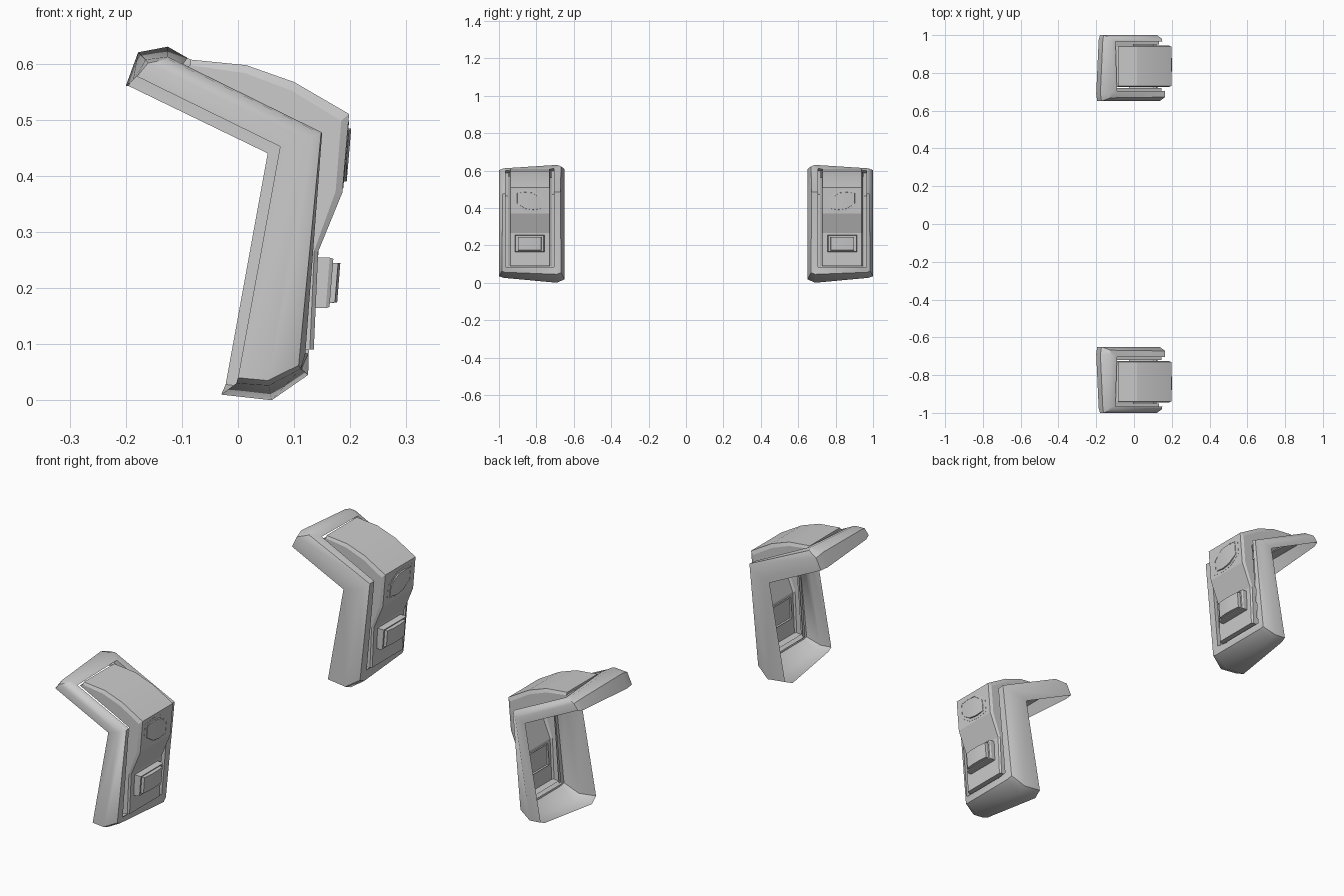
import bpy, bmesh, math

if "Cube" in bpy.data.objects:
    bpy.data.objects.remove(bpy.data.objects["Cube"])


def ring_shell(bm, loops, closed=True):
    """Join successive vertex loops with quads; returns the vertex rings."""
    rings = [[bm.verts.new(p) for p in lp] for lp in loops]
    for a, b in zip(rings, rings[1:]):
        n = len(a)
        for i in range(n if closed else n - 1):
            j = (i + 1) % n
            bm.faces.new((a[i], a[j], b[j], b[i]))
    return rings


def finish(name, bm, angle):
    """Make a mesh object, mirrored to the other pad."""
    bmesh.ops.remove_doubles(bm, verts=bm.verts, dist=1e-5)
    bmesh.ops.recalc_face_normals(bm, faces=bm.faces)
    me = bpy.data.meshes.new(name)
    bm.to_mesh(me)
    bm.free()
    ob = bpy.data.objects.new(name, me)
    bpy.context.collection.objects.link(ob)
    m = ob.modifiers.new("mirror", 'MIRROR')
    m.use_axis = (False, True, False)
    m.use_mirror_merge = False
    bpy.ops.object.select_all(action='DESELECT')
    ob.select_set(True)
    bpy.context.view_layer.objects.active = ob
    bpy.ops.object.shade_smooth_by_angle(angle=math.radians(angle))
    return ob


# Bent frame shell: point order is outer bottom, knee, tip, then inner tip, knee, bottom
def loop(xz, ys):
    return [(x, y, z) for (x, z), y in zip(xz, ys)]


wall_y = [1, 1, 1, .975, .69, .65, .65, .65, .69, .975]
front_y = [.985, .98, .985, .97, .69, .668, .672, .668, .69, .97]
hole_y = [.965] * 4 + [.705] * 6
rim = loop([(0, .04), (.075, .452), (-.18, .577), (-.187, .57), (-.2, .56),
            (-.195, .56), (.053, .44), (-.022, .028), (-.03, .01), (-.003, .03)], wall_y)
mid = loop([(.053, .035), (.122, .464), (-.16, .601), (-.165, .607), (-.178, .62),
            (-.172, .608), (.135, .462), (.062, .018), (.06, 0), (.055, .026)], wall_y)
front = loop([(.108, .062), (.148, .475), (-.125, .608), (-.125, .612), (-.125, .63),
              (-.125, .622), (.165, .485), (.12, .055), (.125, .045), (.112, .056)], front_y)
hole = loop([(.12, .083), (.15, .477), (-.098, .599), (-.098, .599), (-.09, .61),
             (-.09, .61), (.163, .484), (.126, .083), (.126, .083), (.12, .083)], hole_y)
lip = [(x - .018, y, z - .012) for x, y, z in hole]
floor = [(x, .95 if y > .8 else .72, z) for x, y, z in lip]
bm = bmesh.new()
ring_shell(bm, [rim, mid, front, hole, lip, floor])
finish("pad_frame", bm, 42)

# Raised centre panel following the bend, open at the back
outer = [(-.085, .607), (.015, .597), (.1, .567), (.198, .51), (.186, .37), (.143, .265), (.135, .09)]
lower = [(-.085, .597), (.012, .583), (.095, .552), (.184, .498), (.174, .372), (.136, .267), (.128, .09)]
base = [(-.1, .59), (-.01, .545), (.06, .51), (.137, .47), (.127, .37), (.118, .265), (.105, .088)]


def band(profile, y0, y1):
    return [(x, y1, z) for x, z in profile] + [(x, y0, z) for x, z in reversed(profile)]


bm = bmesh.new()
top = ring_shell(bm, [band(base, .725, .945), band(lower, .725, .945), band(outer, .731, .939)])[-1]
n = len(outer)
for i in range(n - 1):
    bm.faces.new((top[i], top[i + 1], top[-2 - i], top[-1 - i]))
finish("centre_panel", bm, 12)


# Plates on the panel: rim with a recess and a bulged insert
def plate(name, ys, zt, zb, x_at, h_rim, h_ins, depth):
    cy = sum(ys) / len(ys)
    cz = (max(zt) + min(zb)) / 2

    def ring(scale, h, bulge=0):
        def pt(y, z, i):
            y, z = cy + (y - cy) * scale, cz + (z - cz) * scale
            b = bulge if 0 < i < len(ys) - 1 else 0
            return (x_at(z) + h + b, y, z)
        up = [pt(y, z, i) for i, (y, z) in enumerate(zip(ys, zt))]
        dn = [pt(y, z, i) for i, (y, z) in enumerate(zip(ys, zb))]
        return up + dn[::-1]

    bm = bmesh.new()
    r = ring_shell(bm, [ring(1, -depth), ring(1, h_rim * .7), ring(.95, h_rim), ring(.86, h_rim),
                        ring(.86, h_rim - .006), ring(.8, h_rim - .006), ring(.78, h_ins, .004)])[-1]
    for i in range(len(ys) - 1):
        bm.faces.new((r[i], r[i + 1], r[-2 - i], r[-1 - i]))
    finish(name, bm, 25)


cols = [.92, .866, .812, .757]
plate("upper_plate", cols, [.49, .497, .492, .45], [.42, .385, .377, .385],
      lambda z: .186 + (z - .37) * .086, .001, .002, .01)
plate("lower_plate", [.915, .862, .81, .757], [.254] * 4, [.164] * 4,
      lambda z: .135 + (z - .09) * .08, .022, .031, .012)
